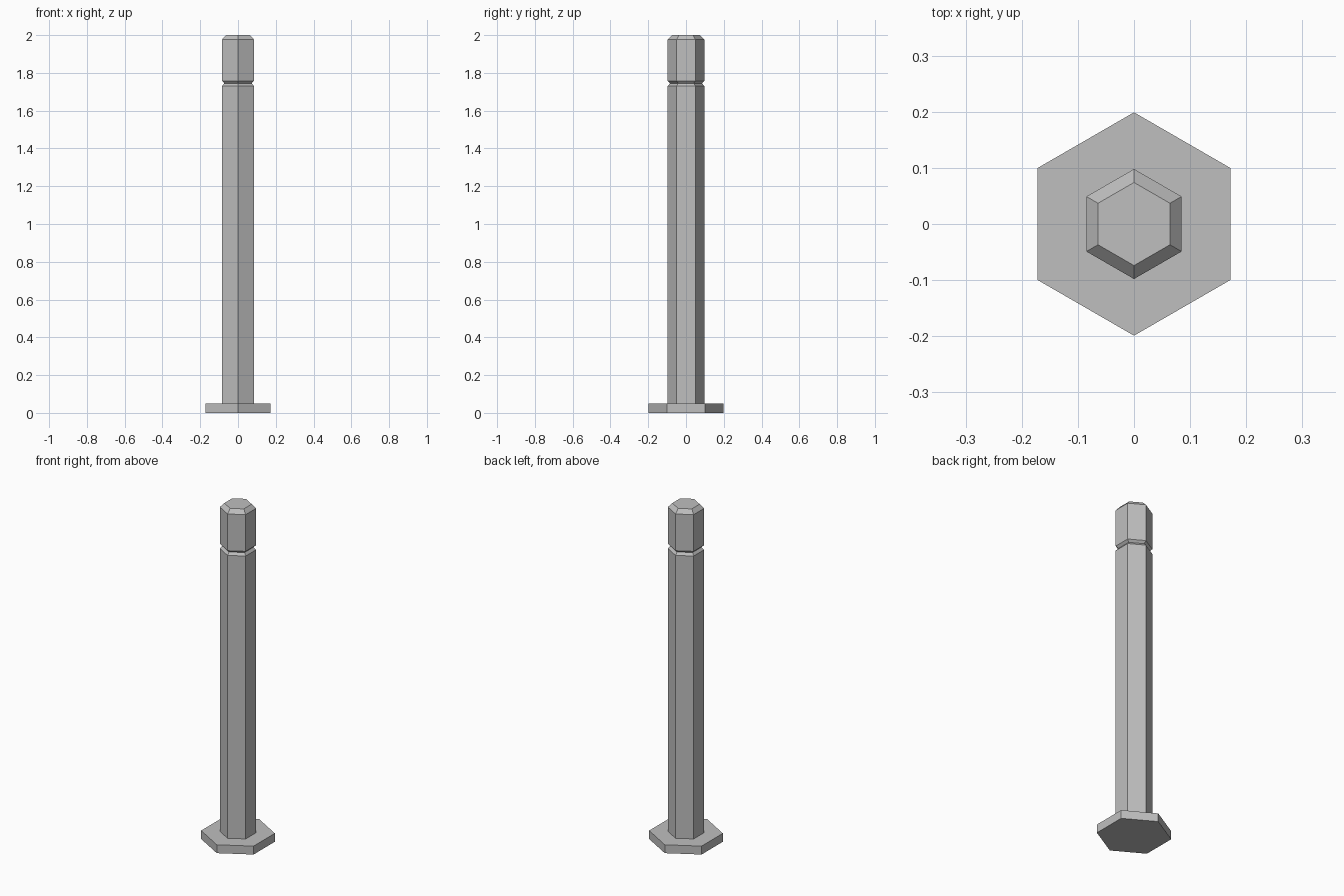
import bpy, bmesh
from math import sin, cos, pi

cube = bpy.data.objects.get("Cube")
if cube:
    bpy.data.objects.remove(cube, do_unlink=True)

SIDES = 6

grey = bpy.data.materials.new("light_grey")
grey.use_nodes = True
colour = (0.52, 0.52, 0.52, 1)
grey.diffuse_color = colour
grey.node_tree.nodes["Principled BSDF"].inputs["Base Color"].default_value = colour


def hex_part(name, profile):
    """Closed hexagonal solid from (radius, height) pairs, corners facing front and back."""
    bm = bmesh.new()
    rings = []
    for radius, z in profile:
        angles = [pi / 2 + 2 * pi * i / SIDES for i in range(SIDES)]
        rings.append([bm.verts.new((radius * cos(a), radius * sin(a), z)) for a in angles])
    for low, high in zip(rings, rings[1:]):
        for i in range(SIDES):
            j = (i + 1) % SIDES
            bm.faces.new((low[i], low[j], high[j], high[i]))
    bm.faces.new(rings[0][::-1])
    bm.faces.new(rings[-1])
    mesh = bpy.data.meshes.new(name)
    bm.to_mesh(mesh)
    bm.free()
    mesh.materials.append(grey)
    obj = bpy.data.objects.new(name, mesh)
    bpy.context.collection.objects.link(obj)
    return obj


# Flat foot plate
hex_part("base_plate", [(0.199, 0), (0.199, 0.05)])

# Post with a V groove below the head and a chamfered top
hex_part("post", [
    (0.098, 0.05), (0.098, 1.73),
    (0.084, 1.745),
    (0.098, 1.758), (0.098, 1.976),
    (0.074, 2.0),
])
